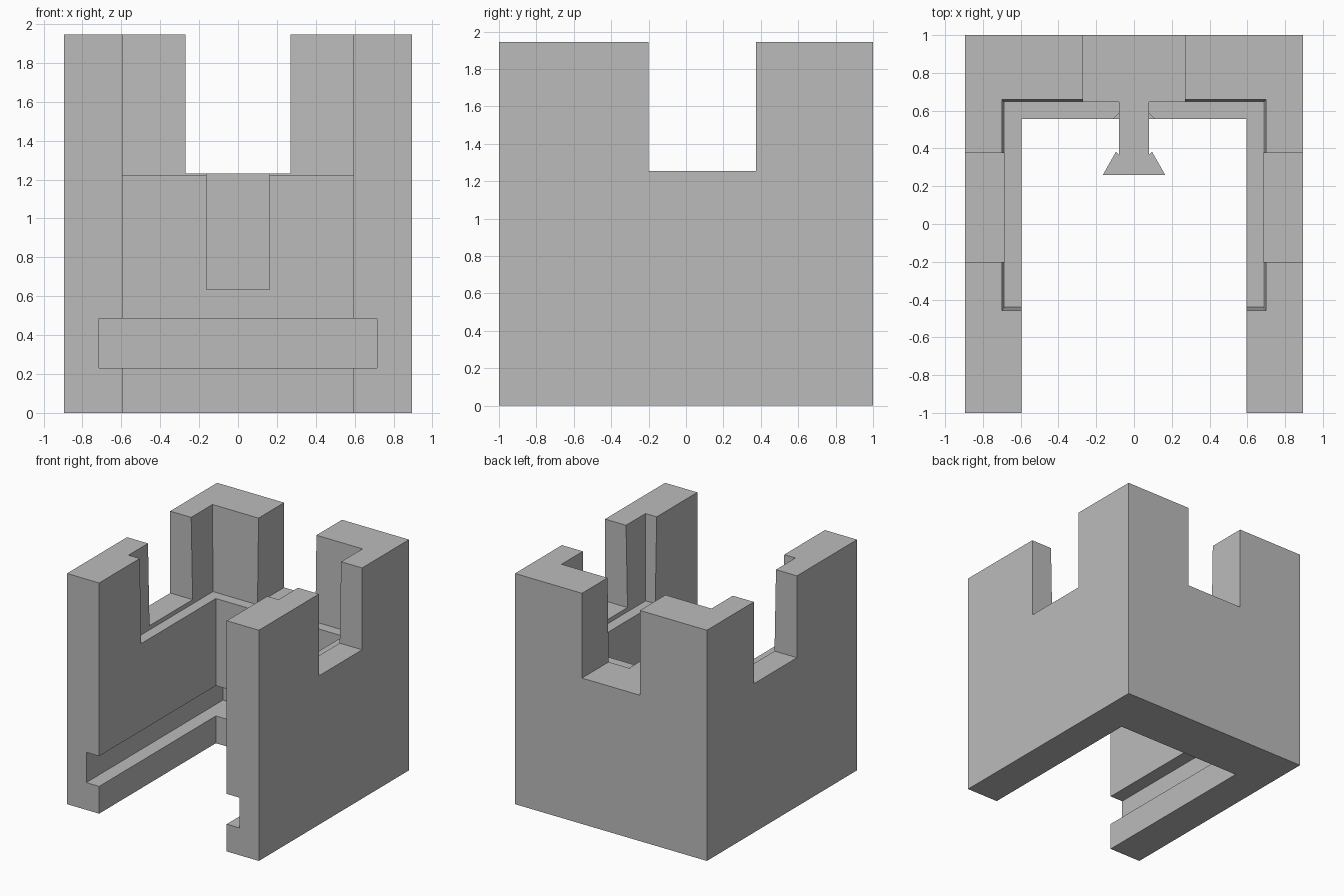
import bpy
import bmesh
from math import cos, sin, tau

cube = bpy.data.objects.get("Cube")
if cube:
    bpy.data.objects.remove(cube, do_unlink=True)

grey = bpy.data.materials.new("plain grey")
grey.use_nodes = True
colour = (0.5, 0.5, 0.5, 1)
grey.diffuse_color = colour
grey.node_tree.nodes["Principled BSDF"].inputs["Base Color"].default_value = colour


def prism(name, outline, z0, z1, top=None):
    """Extrude an outline from z0 to z1, optionally lofting to a different top."""
    bm = bmesh.new()
    low = [bm.verts.new((x, y, z0)) for x, y in outline]
    high = [bm.verts.new((x, y, z1)) for x, y in (top or outline)]
    bm.faces.new(low[::-1])
    bm.faces.new(high)
    n = len(low)
    for i in range(n):
        j = (i + 1) % n
        bm.faces.new((low[i], low[j], high[j], high[i]))
    bmesh.ops.recalc_face_normals(bm, faces=bm.faces)
    mesh = bpy.data.meshes.new(name)
    bm.to_mesh(mesh)
    bm.free()
    mesh.materials.append(grey)
    obj = bpy.data.objects.new(name, mesh)
    bpy.context.collection.objects.link(obj)
    return obj


def rect(half_x, y0, y1):
    return [(-half_x, y0), (half_x, y0), (half_x, y1), (-half_x, y1)]


def mirrored(half):
    """Close a right-hand outline with its left-hand mirror."""
    return half + [(-x, y) for x, y in reversed(half)]


def cut(target, cutter):
    cutter.hide_render = True
    mod = target.modifiers.new("cut", 'BOOLEAN')
    mod.operation = 'DIFFERENCE'
    mod.solver = 'EXACT'
    mod.object = cutter
    bpy.context.view_layer.objects.active = target
    bpy.ops.object.modifier_apply(modifier=mod.name)
    bpy.data.objects.remove(cutter, do_unlink=True)


# U-shaped housing, open at the front
HEIGHT = 1.945
housing = prism("housing", mirrored([(0.595, 0.555), (0.595, -1), (0.895, -1), (0.895, 1)]),
                0, HEIGHT)

# Groove around the inside, near the floor
cut(housing, prism("groove_cutter", rect(0.715, -1.1, 0.82), 0.23, 0.485))

# Tapered pocket in the upper part, leaving a ledge
cut(housing, prism("pocket_cutter", rect(0.685, -0.44, 0.645), 1.22, HEIGHT + 0.03,
                   rect(0.70, -0.46, 0.66)))

# Notches in the back and side walls
cut(housing, prism("back_notch_cutter", rect(0.27, 0.5, 1.1), 1.23, 2.1))
cut(housing, prism("side_notch_cutter", rect(1, -0.2, 0.375), 1.255, 2.1))

# Round relief where the key meets the back wall
ring = [(0.135 * cos(tau * i / 48), 0.475 + 0.135 * sin(tau * i / 48)) for i in range(48)]
cut(housing, prism("relief_cutter", ring, 0.635, 1.3))

# Dovetail key on the back wall
prism("dovetail_key", mirrored([(0.08, 0.645), (0.08, 0.367), (0.095, 0.383), (0.165, 0.26)]),
      0.635, 1.23)
